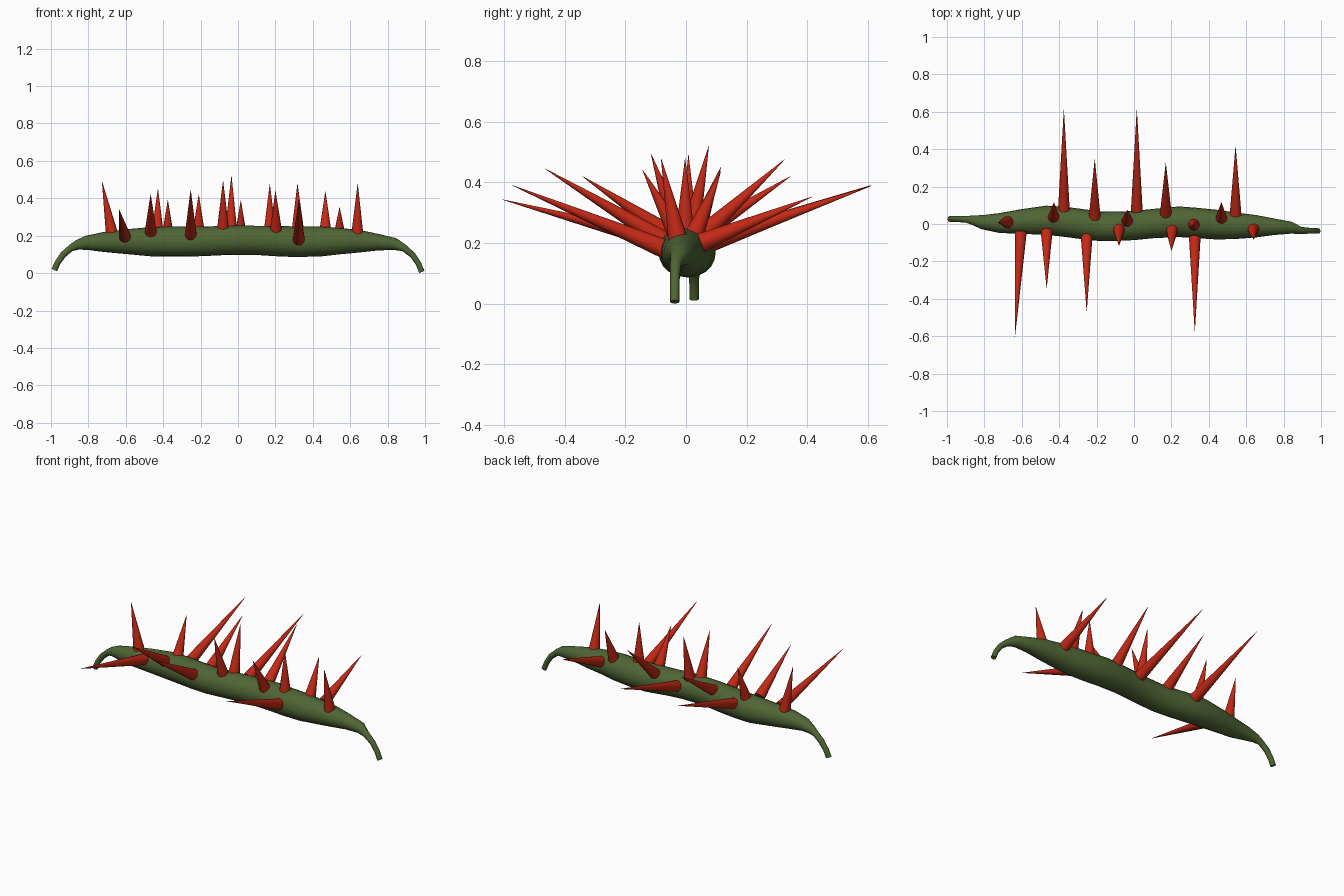
import bpy, bmesh, math
from mathutils import Vector


def material(name, colour):
    m = bpy.data.materials.new(name)
    m.diffuse_color = (*colour, 1)
    return m


green = material("leaf_green", (0.08, 0.13, 0.035))
red = material("spike_red", (0.55, 0.022, 0.008))


def finish(bm, name, mat):
    bmesh.ops.recalc_face_normals(bm, faces=bm.faces)
    mesh = bpy.data.meshes.new(name)
    bm.to_mesh(mesh)
    bm.free()
    mesh.materials.append(mat)
    ob = bpy.data.objects.new(name, mesh)
    bpy.context.collection.objects.link(ob)
    bpy.ops.object.select_all(action='DESELECT')
    ob.select_set(True)
    bpy.context.view_layer.objects.active = ob
    bpy.ops.object.shade_smooth_by_angle(angle=math.radians(45))
    return ob


def loft(name, rings, mat, sides):
    """Closed tube through (x, y, z, radius) rings."""
    pts = [Vector(r[:3]) for r in rings]
    bm = bmesh.new()
    loops = []
    for i, p in enumerate(pts):
        t = (pts[min(i + 1, len(pts) - 1)] - pts[max(i - 1, 0)]).normalized()
        up = t.cross(Vector((0, 1, 0))).normalized()
        side = up.cross(t)
        loops.append([bm.verts.new(p + rings[i][3] * (
            math.cos(2 * math.pi * k / sides) * side +
            math.sin(2 * math.pi * k / sides) * up)) for k in range(sides)])
    for a, b in zip(loops, loops[1:]):
        for k in range(sides):
            n = (k + 1) % sides
            bm.faces.new((a[k], a[n], b[n], b[k]))
    bm.faces.new(loops[0])
    bm.faces.new(loops[-1])
    return finish(bm, name, mat)


def cone(name, base, tip, radius, mat, sides=14):
    base, tip = Vector(base), Vector(tip)
    d = tip - base
    bm = bmesh.new()
    bmesh.ops.create_cone(bm, cap_ends=True, segments=sides, radius1=radius,
                          radius2=0.0006, depth=d.length)
    rot = d.to_track_quat('Z', 'Y').to_matrix()
    for v in bm.verts:
        v.co = rot @ v.co + (base + tip) / 2
    return finish(bm, name, mat)


# Bumpy pod with a bent stalk at each end
pod = [
    (-.982, .027, .016, .016), (-.965, .027, .055, .016), (-.935, .027, .098, .017),
    (-.895, .025, .133, .018), (-.86, .02, .15, .026), (-.81, .01, .162, .038),
    (-.72, .005, .166, .053), (-.6, .013, .168, .066), (-.47, .02, .168, .078),
    (-.38, .013, .168, .08), (-.28, 0, .168, .08), (-.18, -.012, .17, .079),
    (-.08, -.012, .174, .078), (0, -.008, .176, .078), (.1, .002, .175, .078),
    (.24, .012, .17, .082), (.33, .006, .167, .081), (.45, -.004, .169, .079),
    (.55, -.01, .171, .07), (.65, -.012, .17, .06), (.75, -.015, .165, .044),
    (.84, -.02, .155, .032), (.89, -.034, .133, .019), (.935, -.036, .095, .016),
    (.965, -.037, .05, .015), (.983, -.037, .006, .015)]
loft("pod_body", pod, green, 20)

# Spikes: base x, y, z and tip x, y, z
spikes = [
    (-.675, .01, .215, -.727, .008, .49), (-.605, -.045, .195, -.637, -.605, .343),
    (-.467, -.04, .22, -.467, -.342, .42), (-.43, .032, .225, -.428, .115, .45),
    (-.375, .075, .2, -.375, .61, .39), (-.21, .035, .22, -.21, .345, .42),
    (-.253, -.065, .203, -.253, -.465, .445), (-.037, .015, .24, -.035, .075, .52),
    (-.08, -.03, .24, -.08, -.115, .493), (.015, .072, .2, .015, .61, .388),
    (.17, .052, .225, .17, .325, .475), (.203, -.03, .23, .2, -.143, .44),
    (.325, -.065, .178, .325, -.573, .39), (.32, -.003, .235, .318, -.003, .478),
    (.467, .028, .228, .467, .115, .437), (.543, .05, .2, .543, .415, .352),
    (.638, -.027, .215, .64, -.082, .477)]
for i, s in enumerate(spikes):
    cone(f"spike_{i + 1}", s[:3], s[3:], .032, red)
